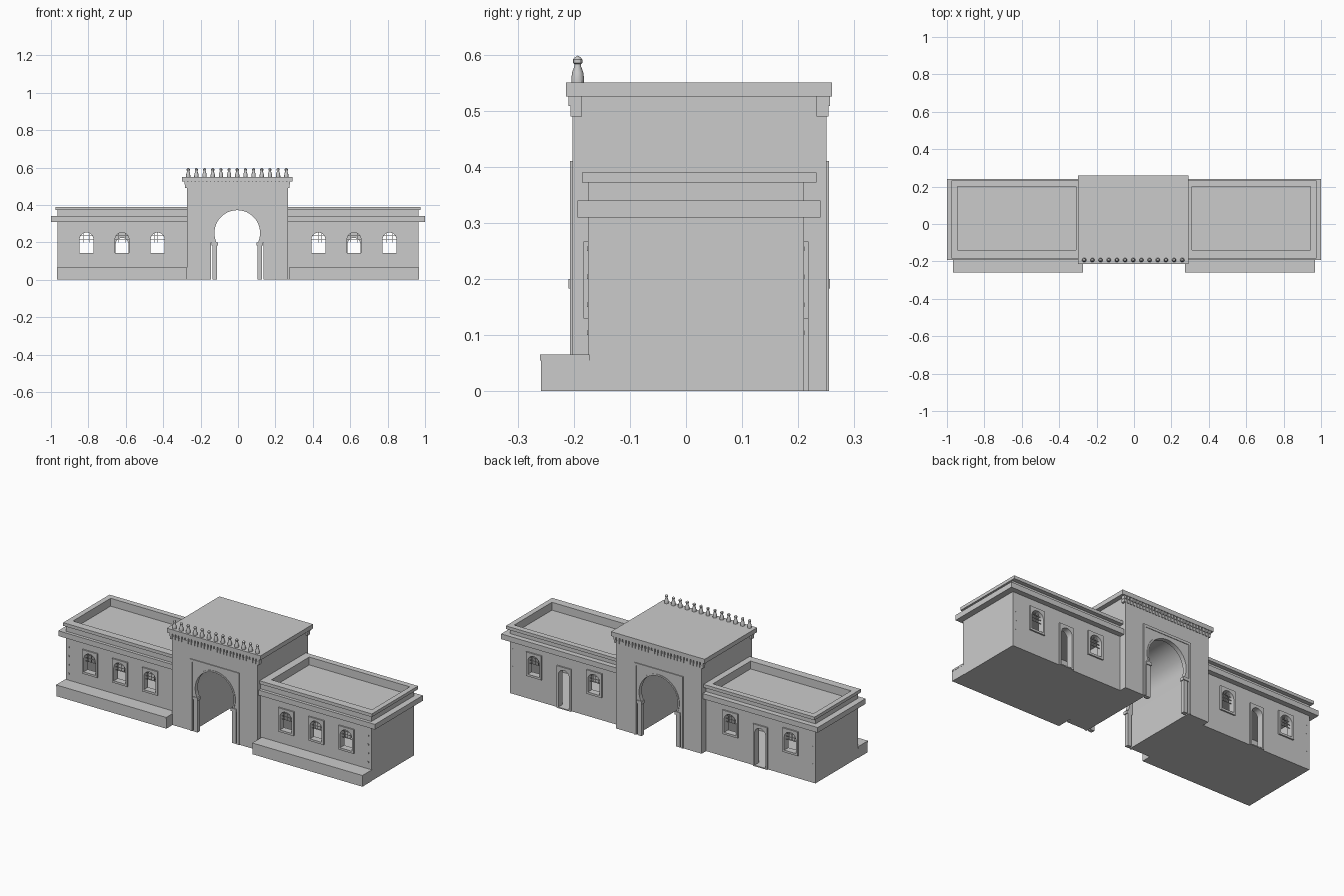
import bpy, bmesh, math

old = bpy.data.objects.get("Cube")
if old:
    bpy.data.objects.remove(old)

stone = bpy.data.materials.new("pale grey stone")
stone.use_nodes = True
stone.diffuse_color = (0.6, 0.6, 0.6, 1)
stone.node_tree.nodes["Principled BSDF"].inputs["Base Color"].default_value = (0.6, 0.6, 0.6, 1)


def finish(name, bm):
    bmesh.ops.recalc_face_normals(bm, faces=bm.faces)
    mesh = bpy.data.meshes.new(name)
    bm.to_mesh(mesh)
    bm.free()
    mesh.materials.append(stone)
    ob = bpy.data.objects.new(name, mesh)
    bpy.context.collection.objects.link(ob)
    return ob


def add_box(bm, x, y, z):
    corners = [bm.verts.new((a, b, c)) for a in x for b in y for c in z]
    for f in ((0, 1, 3, 2), (4, 6, 7, 5), (0, 4, 5, 1), (2, 3, 7, 6), (0, 2, 6, 4), (1, 5, 7, 3)):
        bm.faces.new([corners[i] for i in f])


def boxes(name, parts):
    bm = bmesh.new()
    for p in parts:
        add_box(bm, *p)
    return finish(name, bm)


def prism(name, outline, y0, y1):
    """Extrude an x-z outline along y."""
    bm = bmesh.new()
    face = bm.faces.new([bm.verts.new((x, y0, z)) for x, z in outline])
    out = bmesh.ops.extrude_face_region(bm, geom=[face])
    moved = [v for v in out["geom"] if isinstance(v, bmesh.types.BMVert)]
    bmesh.ops.translate(bm, verts=moved, vec=(0, y1 - y0, 0))
    return finish(name, bm)


def arc(cx, cz, r, start, end, n=28):
    return [(cx + r * math.cos(start + (end - start) * i / n),
             cz + r * math.sin(start + (end - start) * i / n)) for i in range(n + 1)]


def arch(cx, half, z0, spring):
    return [(cx - half, z0), (cx + half, z0)] + arc(cx, spring, half, 0, math.pi)


def cut(ob, cutters):
    """Subtract the cutters from the part and bake the result."""
    for c in cutters:
        mod = ob.modifiers.new("opening", "BOOLEAN")
        mod.operation = "DIFFERENCE"
        mod.solver = "EXACT"
        mod.object = c
    bpy.context.view_layer.update()
    baked = bpy.data.meshes.new_from_object(ob.evaluated_get(bpy.context.evaluated_depsgraph_get()))
    ob.modifiers.clear()
    ob.data = baked


def remove(obs):
    for o in obs:
        bpy.data.objects.remove(o)


def smooth(ob):
    bpy.ops.object.select_all(action="DESELECT")
    ob.select_set(True)
    bpy.context.view_layer.objects.active = ob
    bpy.ops.object.shade_smooth_by_angle(angle=math.radians(30))


WINDOWS = (0.43, 0.62, 0.81)
DOOR = 0.62
FRONT, BACK = -0.175, 0.21


def wing(side, s):
    def span(a, b):
        return tuple(sorted((s * a, s * b)))

    # Hollow room with a sunken roof
    walls = boxes(side + "_wing_walls", [(span(0.262, 0.965), (FRONT, BACK), (0, 0.375))])
    coping = boxes(side + "_wing_coping", [(span(0.262, 0.975), (-0.185, 0.233), (0.372, 0.39))])
    boxes(side + "_wing_cornice", [(span(0.262, 1.0), (-0.193, 0.24), (0.31, 0.34))])
    boxes(side + "_front_step", [(span(0.272, 0.967), (-0.258, FRONT + 0.003), (0, 0.055)),
                                 (span(0.272, 0.968), (-0.26, FRONT + 0.003), (0.055, 0.065))])
    room = boxes("room_cutter", [(span(0.30, 0.935), (-0.145, 0.18), (0.006, 0.305))])
    roof = boxes("roof_cutter", [(span(0.31, 0.945), (-0.14, 0.2), (0.345, 0.5))])
    cut(coping, [roof])
    openings = []

    # Windows, doors, their raised frames and grilles
    for wall, y_out, y_in in (("front", FRONT, -0.145), ("back", BACK, 0.18)):
        d = -1 if wall == "front" else 1
        for i, cx in enumerate(WINDOWS):
            x = s * cx
            is_door = wall == "back" and cx == DOOR
            lo, hi = sorted((y_out + d * 0.03, y_in - d * 0.01))
            if is_door:
                hole = prism("door_cutter", arch(x, 0.034, 0.006, 0.19), lo, hi)
                z, half, kind = (0, 0.24), 0.045, "door"
            else:
                hole = prism("window_cutter", arch(x, 0.037, 0.142, 0.215), lo, hi)
                z, half, kind = (0.13, 0.267), 0.048, "window"
            openings.append(hole)
            name = f"{side}_{wall}_{kind}_{i + 1}"
            y = tuple(sorted((y_out - d * 0.004, y_out + d * 0.008)))
            frame = boxes(name + "_frame", [((x - half, x + half), y, z)])
            cut(frame, [hole])
            if not is_door:
                ym = y_out - d * 0.01
                yb = (ym - 0.0015, ym + 0.0015)
                bars = [((x + o - 0.001, x + o + 0.001), yb, (0.198, top))
                        for o, top in ((-0.018, 0.248), (0, 0.252), (0.018, 0.248))]
                bars += [((x - w, x + w), yb, (h, h + 0.002))
                         for h, w in ((0.198, 0.037), (0.216, 0.037), (0.234, 0.032))]
                boxes(name + "_grille", bars)
    cut(walls, [room, roof] + openings)
    remove([room, roof] + openings)

    # Small corner studs
    studs = [(span(0.943, 0.949), (y - 0.0015, y + 0.0015), (z, z + 0.008))
             for y in (FRONT, BACK) for z in (0.1, 0.15, 0.2, 0.25)]
    boxes(side + "_corner_studs", studs)


wing("left", 1)
wing("right", -1)

# Gate tower with vaulted passage
CX = -0.004
tower = boxes("gate_tower", [((CX - 0.27, CX + 0.27), (-0.202, 0.25), (0, 0.53))])
passage = prism("passage_cutter", arch(CX, 0.14, -0.1, 0.25), -0.4, 0.4)
cut(tower, [passage])
remove([passage])
smooth(tower)
boxes("tower_roof", [((CX - 0.296, CX + 0.296), (-0.214, 0.26), (0.525, 0.55))])

# Horseshoe arches, columns and mouldings at both ends of the passage
dip = math.asin(0.05 / 0.122)
for end, y, d in (("front", -0.202, -1), ("back", 0.25, 1)):
    def depth(inner, outer):
        return tuple(sorted((y - d * inner, y + d * outer)))

    hole = arc(CX, 0.25, 0.122, -dip, math.pi + dip)
    screen = [(CX - 0.142, 0.2), (CX - 0.142, 0.4), (CX + 0.142, 0.4), (CX + 0.142, 0.2)]
    smooth(prism(end + "_arch_screen", screen + hole, *depth(0.02, 0.002)))
    ring = hole + arc(CX, 0.25, 0.131, math.pi + dip, -dip)
    smooth(prism(end + "_arch_ring", ring, *depth(0.0, 0.005)))
    boxes(end + "_columns", [((CX + s * 0.121 - w, CX + s * 0.121 + w), depth(0.02, o), z)
                             for s in (-1, 1)
                             for w, o, z in ((0.012, 0.002, (0, 0.183)), (0.017, 0.007, (0.183, 0.2)))])
    prism(end + "_arch_moulding",
          [(CX + a, b) for a, b in ((-0.154, 0), (-0.154, 0.41), (0.154, 0.41), (0.154, 0),
                                    (0.141, 0), (0.141, 0.395), (-0.141, 0.395), (-0.141, 0))],
          *depth(0.004, 0.005))

    # Row of stepped brackets beneath the roof
    teeth = []
    for i in range(28):
        x = CX - 0.275 + i * 0.55 / 27
        teeth.append(((x - 0.0055, x + 0.0055), depth(0.017, 0.004), (0.49, 0.508)))
        teeth.append(((x - 0.007, x + 0.007), depth(0.017, 0.007), (0.508, 0.526)))
    boxes(end + "_brackets", teeth)

# Turned finials along the front roof edge
PROFILE = ((0.0115, 0.549), (0.0115, 0.556), (0.010, 0.568), (0.006, 0.579), (0.006, 0.583),
           (0.0085, 0.585), (0.0085, 0.591), (0.005, 0.595), (0.0005, 0.598))
SIDES = 12
for n in range(13):
    x = CX + (n - 6) * 0.0437
    bm = bmesh.new()
    rings = [[bm.verts.new((x + r * math.cos(math.tau * k / SIDES),
                            -0.193 + r * math.sin(math.tau * k / SIDES), z)) for k in range(SIDES)]
             for r, z in PROFILE]
    for low, high in zip(rings, rings[1:]):
        for k in range(SIDES):
            m = (k + 1) % SIDES
            bm.faces.new((low[k], low[m], high[m], high[k]))
    bm.faces.new(rings[0])
    bm.faces.new(rings[-1])
    smooth(finish(f"finial_{n + 1}", bm))
